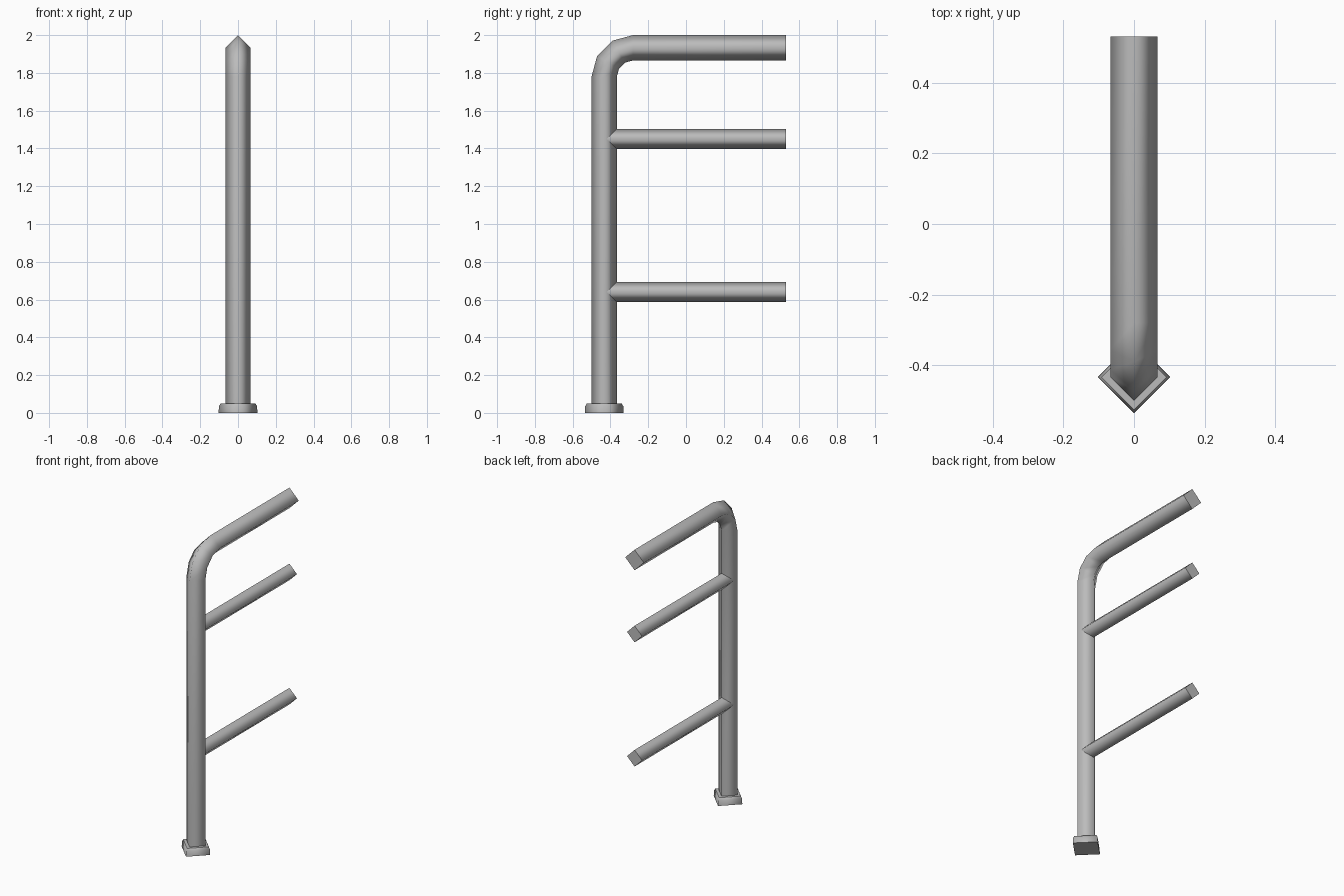
import bpy
import bmesh
from math import cos, sin, radians
from mathutils import Vector

cube = bpy.data.objects.get("Cube")
if cube:
    bpy.data.objects.remove(cube)

steel = bpy.data.materials.new("grey steel")
steel.use_nodes = True
grey = (0.5, 0.5, 0.5, 1)
steel.diffuse_color = grey
steel.node_tree.nodes["Principled BSDF"].inputs["Base Color"].default_value = grey

POST_Y, BACK_Y = -0.433, 0.53


def tube(name, rings):
    """Four-sided tube through (y, z, angle, radius) rings; angle tilts the ring about x."""
    bm = bmesh.new()
    loops = []
    for y, z, angle, r in rings:
        across = Vector((0, cos(angle), -sin(angle)))
        side = Vector((1, 0, 0))
        centre = Vector((0, y, z))
        loops.append([bm.verts.new(centre + d * r) for d in (side, across, -side, -across)])
    for low, high in zip(loops, loops[1:]):
        for i in range(4):
            j = (i + 1) % 4
            bm.faces.new((low[i], low[j], high[j], high[i])).smooth = True
    # Flat end caps with sharp rims
    for loop in (loops[0], loops[-1]):
        cap = bm.faces.new(loop)
        for edge in cap.edges:
            edge.smooth = False
    bmesh.ops.recalc_face_normals(bm, faces=bm.faces)
    mesh = bpy.data.meshes.new(name)
    bm.to_mesh(mesh)
    bm.free()
    mesh.materials.append(steel)
    obj = bpy.data.objects.new(name, mesh)
    bpy.context.collection.objects.link(obj)
    return obj


# Upright post bending back into the top rail
R, BEND = 0.067, 0.153
bend_y, bend_z = POST_Y + BEND, 2 - R - BEND
path = [(POST_Y, 0.04, 0, R)]
for step in range(4):
    a = radians(30 * step)
    path.append((bend_y - BEND * cos(a), bend_z + BEND * sin(a), a, R))
path.append((BACK_Y, 2 - R, radians(90), R))
tube("post_and_top_rail", path)

# Two thinner rails running back from the post
for name, z in (("lower_rail", 0.64), ("middle_rail", 1.45)):
    tube(name, [(y, z, radians(90), 0.054) for y in (POST_Y, BACK_Y)])

# Foot plate with a chamfered top
tube("foot_plate", [(POST_Y, z, 0, r) for z, r in ((0, 0.103), (0.035, 0.101), (0.05, 0.092))])
